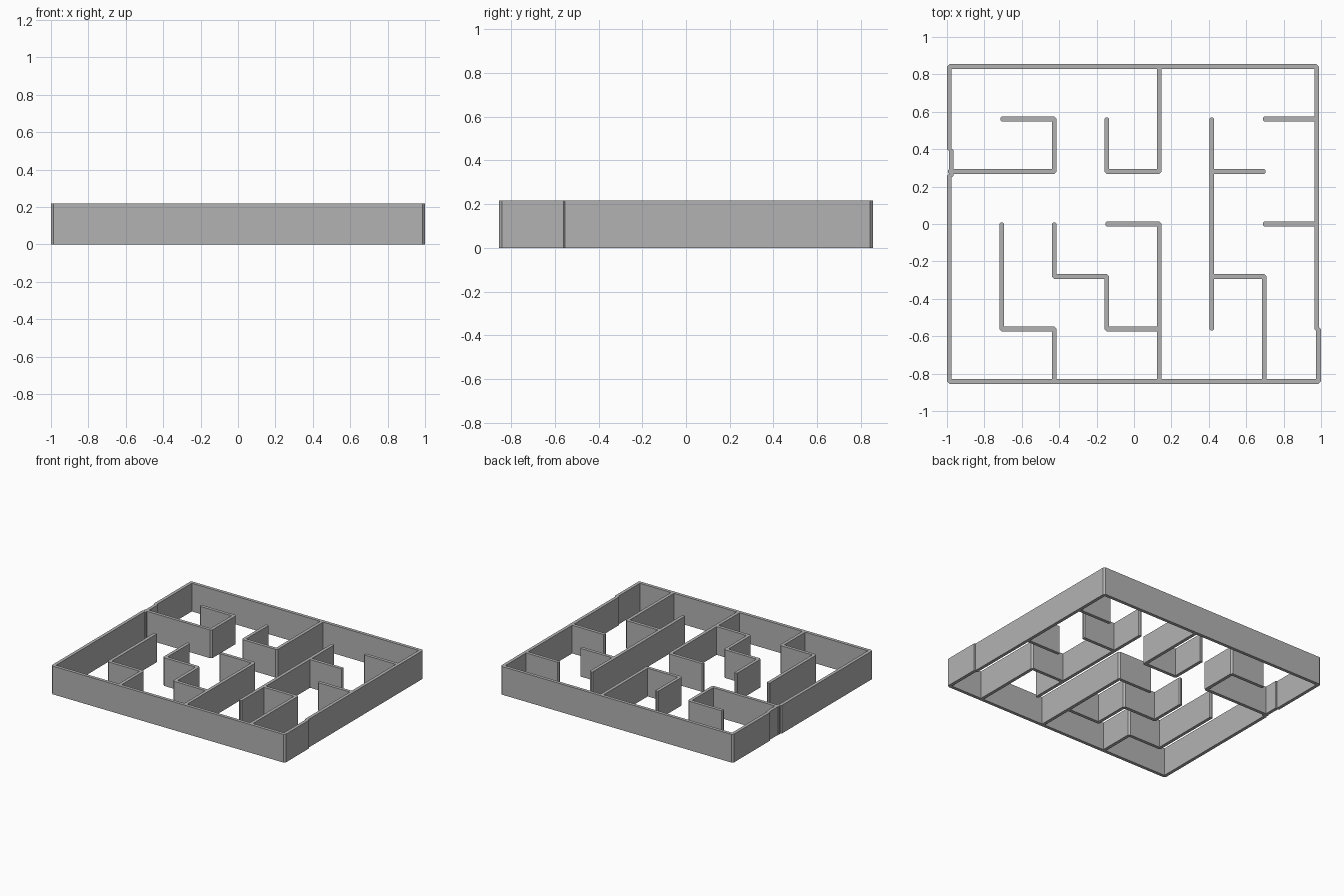
import bpy, bmesh
from mathutils import Vector

cube = bpy.data.objects.get("Cube")
if cube:
    bpy.data.objects.remove(cube, do_unlink=True)

CELL, HALF, HEIGHT = 0.2806, 0.0125, 0.218
CAP, CHAMFER = 0.007, 0.007
LEFT, BACK = -0.9875, 3 * CELL

grey = bpy.data.materials.new("wall_grey")
grey.use_nodes = True
color = (0.45, 0.45, 0.45, 1)
grey.diffuse_color = color
grey.node_tree.nodes["Principled BSDF"].inputs["Base Color"].default_value = color


def grid(col, row):
    return Vector((LEFT + col * CELL, BACK - row * CELL))


def wall(name, a, b):
    """Upright slab from a to b with chamfered ends."""
    a, b = Vector(a), Vector(b)
    along = (b - a).normalized()
    side = Vector((-along.y, along.x))
    a, b = a - along * CAP, b + along * CAP
    cut, inner = along * CHAMFER, side * (HALF - CHAMFER)
    outer = side * HALF
    outline = [a - inner, a + cut - outer, b - cut - outer, b - inner,
               b + inner, b - cut + outer, a + cut + outer, a + inner]
    bm = bmesh.new()
    base = bm.faces.new([bm.verts.new((p.x, p.y, 0)) for p in outline])
    top = bmesh.ops.extrude_face_region(bm, geom=[base])["geom"]
    bmesh.ops.translate(bm, vec=(0, 0, HEIGHT),
                        verts=[v for v in top if isinstance(v, bmesh.types.BMVert)])
    bmesh.ops.recalc_face_normals(bm, faces=bm.faces)
    mesh = bpy.data.meshes.new(name)
    bm.to_mesh(mesh)
    bm.free()
    mesh.materials.append(grey)
    bpy.context.collection.objects.link(bpy.data.objects.new(name, mesh))


# Outer walls, with slightly offset sections on the two sides
STEP = 0.01
right_back, right_step = grid(7, 0), grid(7, 5)
front_left, front_right = grid(0, 6), grid(7, 6) + Vector((STEP, 0))
wall("back_wall", grid(0, 0), right_back)
wall("front_wall", front_left, front_right)
wall("left_wall", right_back, right_step)
wall("left_front_wall", right_step + Vector((STEP, 0)), front_right)
wall("right_wall_back", grid(0, 0), (LEFT, 0.4))
wall("right_wall_patch", (LEFT + STEP, 0.395), (LEFT + STEP, 0.257))
wall("right_wall_front", (LEFT, 0.257), front_left)

# Inner walls as paths of (column, row) nodes
paths = [
    [(1, 1), (2, 1), (2, 2), (0, 2)],
    [(3, 1), (3, 2), (4, 2), (4, 0)],
    [(5, 1), (5, 5)],
    [(5, 2), (6, 2)],
    [(6, 1), (7, 1)],
    [(6, 3), (7, 3)],
    [(5, 4), (6, 4), (6, 6)],
    [(1, 3), (1, 5), (2, 5), (2, 6)],
    [(2, 3), (2, 4), (3, 4), (3, 5), (4, 5)],
    [(3, 3), (4, 3), (4, 6)],
]
for i, path in enumerate(paths, 1):
    for j, (start, end) in enumerate(zip(path, path[1:]), 1):
        wall(f"inner_wall_{i}_{j}", grid(*start), grid(*end))
